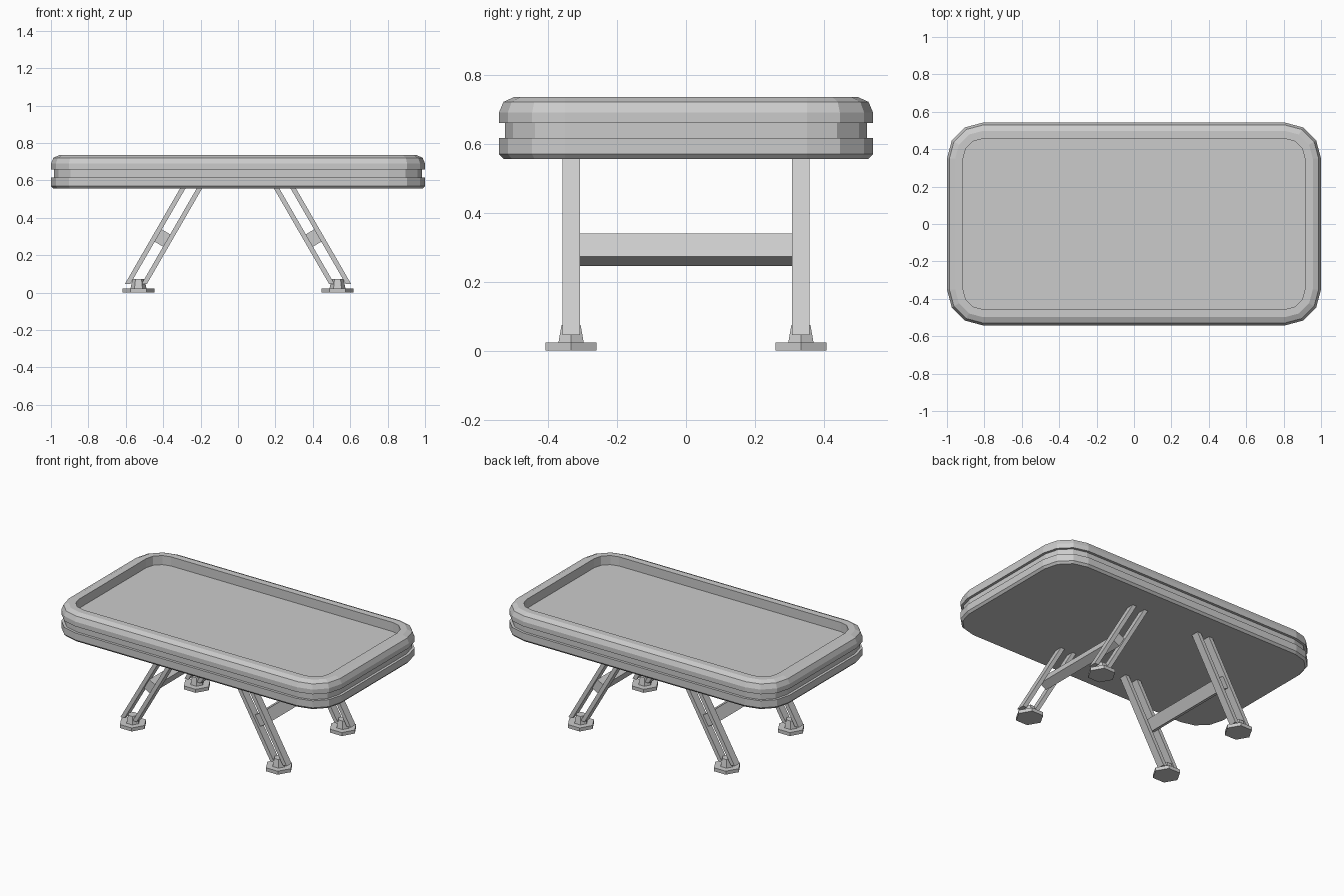
import bpy, bmesh, math

if "Cube" in bpy.data.objects:
    bpy.data.objects.remove(bpy.data.objects["Cube"])

TILT = math.radians(30)


def loft(name, loops, closed=False):
    """Skin a list of equal-length point loops; cap the ends or close into a ring."""
    bm = bmesh.new()
    rows = [[bm.verts.new(p) for p in loop] for loop in loops]
    n = len(rows[0])
    pairs = list(zip(rows, rows[1:]))
    if closed:
        pairs.append((rows[-1], rows[0]))
    else:
        bm.faces.new(rows[0])
        bm.faces.new(rows[-1])
    for a, b in pairs:
        for i in range(n):
            j = (i + 1) % n
            bm.faces.new((a[i], a[j], b[j], b[i]))
    bmesh.ops.recalc_face_normals(bm, faces=bm.faces[:])
    mesh = bpy.data.meshes.new(name)
    bm.to_mesh(mesh)
    bm.free()
    obj = bpy.data.objects.new(name, mesh)
    bpy.context.collection.objects.link(obj)
    return obj


def rounded_rect(inset, z):
    """Table outline with three-segment corners, offset inwards."""
    r = 0.192 - inset
    pts = []
    for q, (sx, sy) in enumerate([(1, 1), (-1, 1), (-1, -1), (1, -1)]):
        for k in range(4):
            a = math.radians(90 * q + 30 * k)
            pts.append((sx * 0.808 + r * math.cos(a), sy * 0.35 + r * math.sin(a), z))
    return pts


def hexagon(x, y, z, r):
    return [(x + r * math.cos(k * math.pi / 3), y + r * math.sin(k * math.pi / 3), z)
            for k in range(6)]


# Table top: raised rail with rounded outer edge, playing surface body, lower band
FIELD = 0.675
rail = [(0, 0.659), (0, 0.690), (0.013, 0.721), (0.044, 0.735),
        (0.086, 0.735), (0.086, 0.659)]
loft("padded_rail", [rounded_rect(*p) for p in rail], closed=True)
loft("table_bed", [rounded_rect(*p) for p in
                   [(0.017, 0.60), (0.017, 0.662), (0.084, 0.662), (0.084, FIELD)]])
loft("lower_band", [rounded_rect(*p) for p in [(0.013, 0.556), (0, 0.570), (0, 0.616)]])


def leg_x(z):
    return 0.404 + (0.292 - z) * math.tan(TILT)


for sx, side in ((1, "right"), (-1, "left")):
    # Stretcher tilted with the legs, held between the leg bars
    c, s = math.cos(TILT), math.sin(TILT)
    section = []
    for u, v in ((-1, -1), (1, -1), (1, 1), (-1, 1)):
        w, l = u * 0.028, v * 0.038
        section.append((0.404 + w * c - l * s, 0.292 + w * s + l * c))
    loft(f"{side}_stretcher", [[(sx * x, y, z) for x, z in section] for y in (-0.34, 0.34)])

    for sy, end in ((1, "back"), (-1, "front")):
        cy = sy * 0.333
        # Twin slanted bars
        for name, a, b in (("outer", 0.030, 0.059), ("inner", -0.059, -0.030)):
            loops = []
            for z in (0.045, 0.565):
                x = leg_x(z)
                loops.append([(sx * (x + d), cy + e, z) for d, e in
                              ((a, -0.0255), (b, -0.0255), (b, 0.0255), (a, 0.0255))])
            loft(f"{end}_{side}_{name}_leg_bar", loops)
        # Hexagonal foot pad and tapered socket
        fx = sx * 0.532
        loft(f"{end}_{side}_foot_pad", [hexagon(fx, cy, z, 0.0855) for z in (0, 0.023)])
        loft(f"{end}_{side}_foot_socket",
             [hexagon(fx, cy, 0.02, 0.043), hexagon(fx, cy, 0.074, 0.032)])
